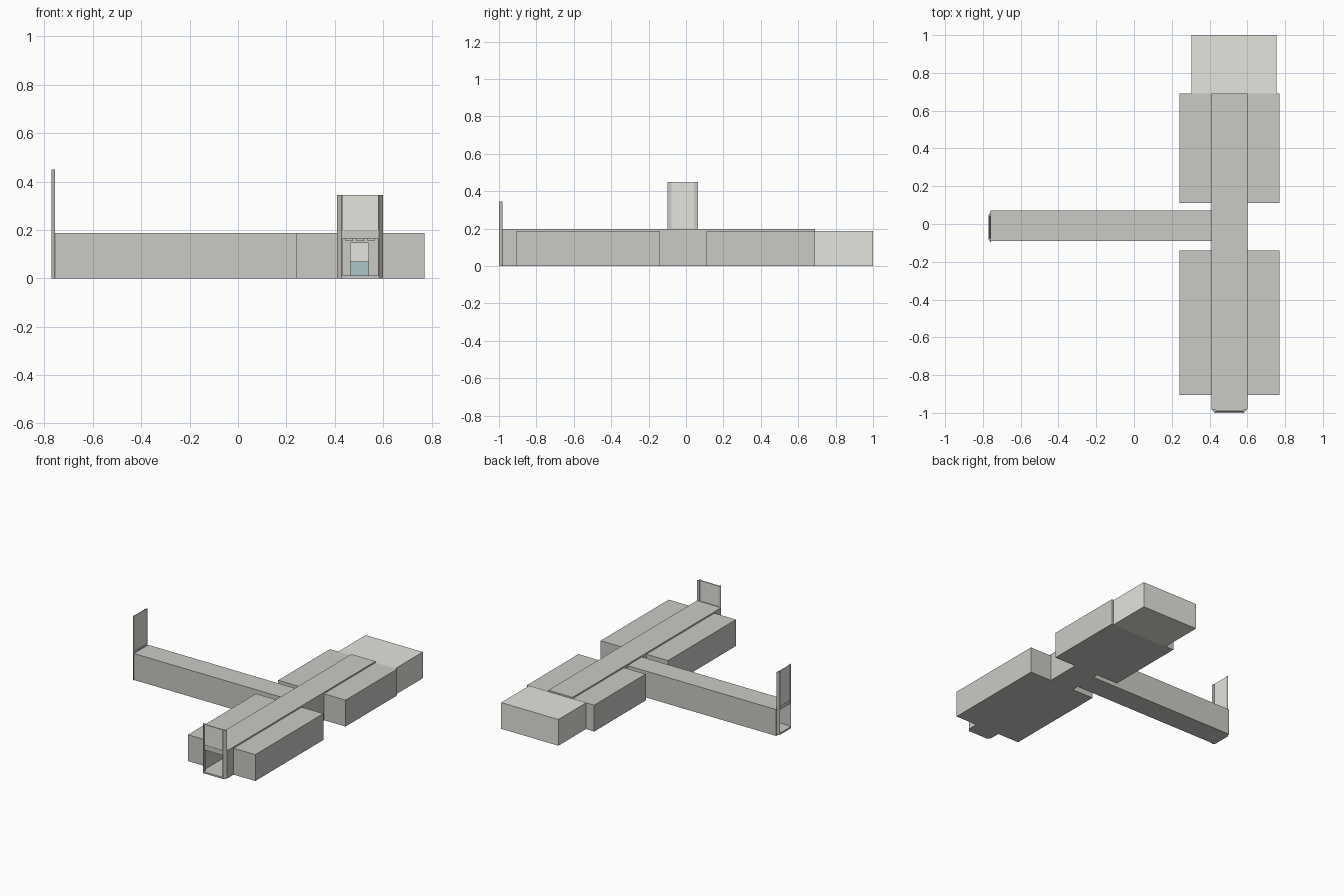
import bpy, bmesh
from mathutils import Matrix, Vector

if "Cube" in bpy.data.objects:
    bpy.data.objects.remove(bpy.data.objects["Cube"])


def material(name, rgb):
    m = bpy.data.materials.new(name)
    m.diffuse_color = (*rgb, 1)
    m.use_nodes = True
    m.node_tree.nodes["Principled BSDF"].inputs["Base Color"].default_value = m.diffuse_color
    return m


GREY = material("concrete", (0.60, 0.59, 0.56))
LIGHT = material("pale_panel", (0.78, 0.78, 0.73))
TEAL = material("teal_counter", (0.40, 0.56, 0.57))


def finish(name, bm, mat):
    bmesh.ops.recalc_face_normals(bm, faces=bm.faces)
    mesh = bpy.data.meshes.new(name)
    bm.to_mesh(mesh)
    bm.free()
    mesh.materials.append(mat)
    ob = bpy.data.objects.new(name, mesh)
    bpy.context.collection.objects.link(ob)
    return ob


def box(name, x, y, z, mat=GREY, open_side=None):
    """Box between limits; open_side is the direction of a removed face."""
    bm = bmesh.new()
    size = (x[1] - x[0], y[1] - y[0], z[1] - z[0])
    mid = ((x[0] + x[1]) / 2, (y[0] + y[1]) / 2, (z[0] + z[1]) / 2)
    bmesh.ops.create_cube(bm, size=1)
    bmesh.ops.scale(bm, vec=size, verts=bm.verts)
    if open_side:
        bm.normal_update()
        gone = [f for f in bm.faces if f.normal.dot(Vector(open_side)) > 0.9]
        bmesh.ops.delete(bm, geom=gone, context='FACES')
    bmesh.ops.translate(bm, vec=mid, verts=bm.verts)
    return finish(name, bm, mat)


def prism(name, pts, z, mat=GREY, matrix=Matrix()):
    bm = bmesh.new()
    f = bm.faces.new([bm.verts.new((x, y, z[0])) for x, y in pts])
    r = bmesh.ops.extrude_face_region(bm, geom=[f])
    top = [v for v in r["geom"] if isinstance(v, bmesh.types.BMVert)]
    bmesh.ops.translate(bm, vec=(0, 0, z[1] - z[0]), verts=top)
    bmesh.ops.transform(bm, matrix=matrix, verts=bm.verts)
    return finish(name, bm, mat)


T = 0.006                    # wall thickness
X0, X1 = 0.41, 0.60          # main hall
YS0, YS1 = -0.09, 0.072      # side hall

# Main hall: floor, raised roof strip and walls
box("main_floor", (X0, X1), (-0.98, 0.69), (0, 0.012))
box("main_roof", (X0, X1), (-0.98, 0.69), (0.186, 0.198))
box("main_wall_right", (X1 - T, X1), (-0.98, 0.69), (0.012, 0.186))
box("main_wall_left_front", (X0, X0 + T), (-0.98, YS0), (0.012, 0.186))
box("main_wall_left_back", (X0, X0 + T), (YS1, 0.69), (0.012, 0.186))

# Far doorway between the hall and the end room
DX0, DX1, DZ = 0.465, 0.54, 0.145
box("doorway_left", (X0 + T, DX0), (0.68, 0.69), (0.012, 0.186))
box("doorway_right", (DX1, X1 - T), (0.68, 0.69), (0.012, 0.186))
box("doorway_lintel", (DX0, DX1), (0.68, 0.69), (DZ, 0.186))

# Side rooms flanking the hall
for label, y0, y1 in (("front", -0.905, -0.14), ("back", 0.11, 0.69)):
    box(label + "_room_left", (0.24, X0), (y0, y1), (0, 0.188),
        open_side=(1, 0, 0))
    box(label + "_room_right", (X1, 0.77), (y0, y1), (0, 0.188),
        open_side=(-1, 0, 0))

# End room, open towards the doorway, with its counter
box("end_room", (0.305, 0.755), (0.682, 1.0), (0, 0.187), LIGHT, (0, -1, 0))
box("end_counter", (0.45, 0.56), (0.90, 0.94), (0.002, 0.07), TEAL)

# Side hall
box("side_floor", (-0.76, X0), (YS0, YS1), (0, 0.012))
box("side_roof", (-0.76, X0), (YS0, YS1), (0.178, 0.188))
box("side_wall_front", (-0.76, X0), (YS0, YS0 + T), (0.012, 0.178))
box("side_wall_back", (-0.76, X0), (YS1 - T, YS1), (0.012, 0.178))


def entrance(name, half, depth, top, lintel, matrix):
    """Open portal: splayed posts, sill, lintel and tall sign panel, facing -y."""
    inner = half - 0.017
    for s, label in ((-1, "left"), (1, "right")):
        post = [(s * half, 0), (s * inner, -depth),
                (s * (inner - 0.004), -depth), (s * (inner - 0.004), 0)]
        prism(f"{name}_post_{label}", post, (0, top), GREY, matrix)
    plan = [(-half, 0), (half, 0), (inner, -depth), (-inner, -depth)]
    prism(name + "_sill", plan, (0, 0.012), GREY, matrix)
    i, d = inner - 0.004, depth
    band = [(-i, 0), (i, 0), (i, -d * 0.7), (-i, -d * 0.7)]
    prism(name + "_lintel", band, (lintel, 0.20), GREY, matrix)
    panel = [(-i, -d * 0.2), (i, -d * 0.2), (i, -d * 0.6), (-i, -d * 0.6)]
    prism(name + "_panel", panel, (0.20, top), LIGHT, matrix)


# Entrances at the free ends of both halls
entrance("front_entrance", 0.095, 0.02, 0.345, 0.165,
         Matrix.Translation((0.505, -0.98, 0)))
entrance("side_entrance", 0.081, 0.014, 0.45, 0.175,
         Matrix.Translation((-0.757, -0.018, 0)) @ Matrix.Rotation(-1.570796, 4, 'Z'))

# Small ceiling lamps just inside the front entrance
for i, x in enumerate((0.46, 0.505, 0.55)):
    box(f"ceiling_lamp_{i}", (x - 0.015, x + 0.015), (-0.93, -0.90), (0.155, 0.186))
